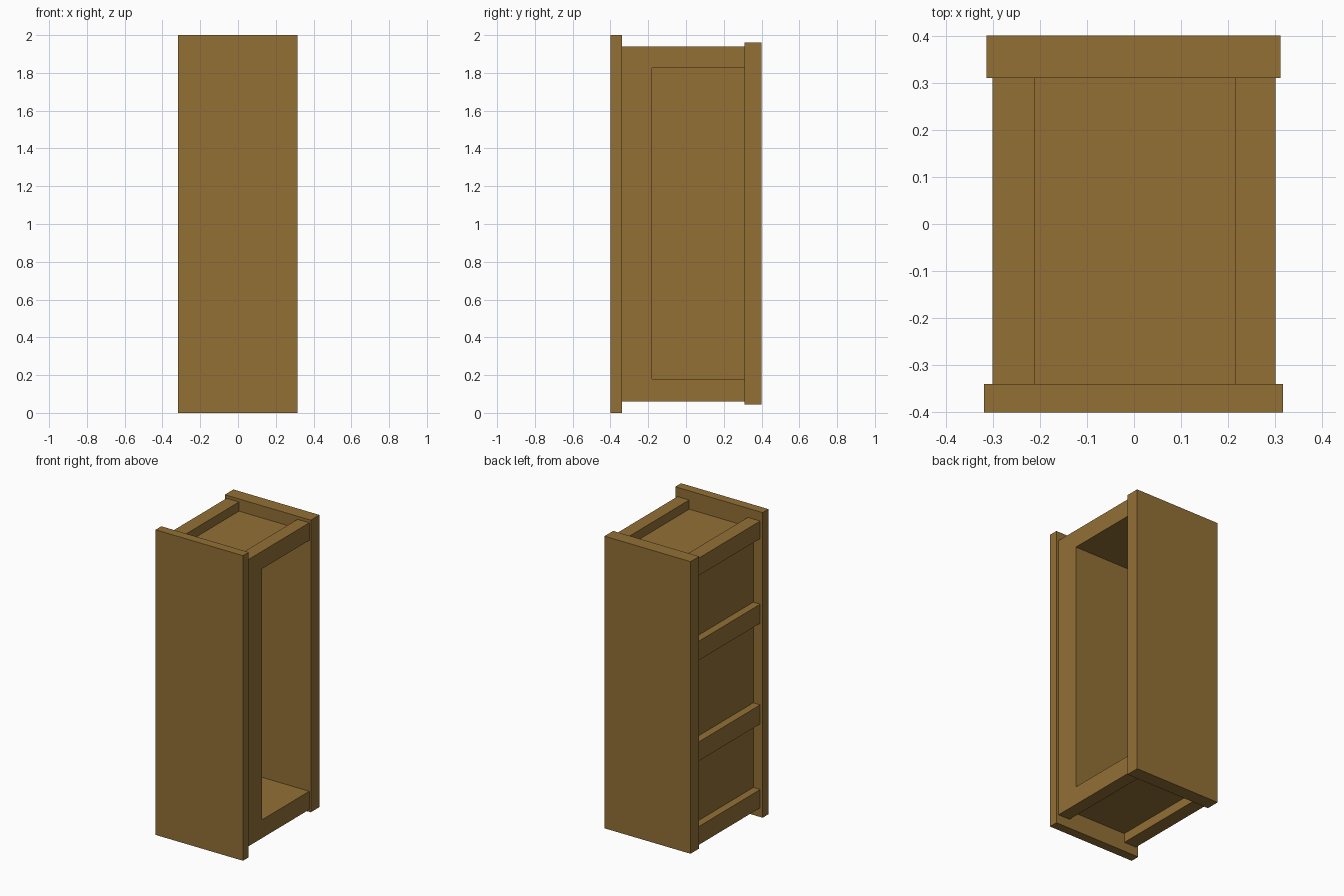
import bpy

cube = bpy.data.objects.get("Cube")
if cube:
    bpy.data.objects.remove(cube, do_unlink=True)

wood = bpy.data.materials.new("brown_wood")
wood.use_nodes = True
COLOR = (0.292, 0.162, 0.036, 1)
wood.diffuse_color = COLOR
wood.node_tree.nodes["Principled BSDF"].inputs["Base Color"].default_value = COLOR


def board(name, x, y, z):
    """Axis-aligned board spanning the given (low, high) ranges."""
    mesh = bpy.data.meshes.new(name)
    corners = [(a, b, c) for a in x for b in y for c in z]
    faces = [(0, 1, 3, 2), (4, 6, 7, 5), (0, 4, 5, 1),
             (2, 3, 7, 6), (0, 2, 6, 4), (1, 5, 7, 3)]
    mesh.from_pydata(corners, [], faces)
    mesh.materials.append(wood)
    obj = bpy.data.objects.new(name, mesh)
    bpy.context.collection.objects.link(obj)
    return obj


FRONT, BACK = -0.34, 0.31      # inner faces of the end panels
DEPTH = (FRONT, BACK)
LEFT_RAIL = (0.215, 0.30)      # open side
RIGHT_RAIL = (-0.30, -0.21)    # railed side
LOW, HIGH = 0.06, 1.94         # carcass height

# Overhanging end panels
board("front_panel", (-0.318, 0.316), (-0.40, FRONT), (0, 2))
board("back_panel", (-0.313, 0.311), (BACK, 0.40), (0.045, 1.96))

# Recessed top, bottom and side boards
INNER = (-0.25, 0.215)
board("top_board", INNER, DEPTH, (1.825, 1.88))
board("bottom_board", INNER, DEPTH, (0.12, 0.18))
board("side_board", (-0.25, -0.21), DEPTH, (0.18, 1.825))

# Frame of the open side
board("open_side_top_rail", LEFT_RAIL, DEPTH, (1.825, HIGH))
board("open_side_bottom_rail", LEFT_RAIL, DEPTH, (LOW, 0.18))
board("inner_front_wall", (-0.21, 0.30), (FRONT, -0.18), (0.18, 1.825))

# Rails across the closed side
board("closed_side_top_rail", RIGHT_RAIL, DEPTH, (1.825, HIGH))
board("closed_side_bottom_rail", RIGHT_RAIL, DEPTH, (LOW, 0.18))
for name, z in (("lower", 0.61), ("upper", 1.27)):
    board(name + "_middle_rail", (-0.30, -0.25), DEPTH, (z, z + 0.125))
